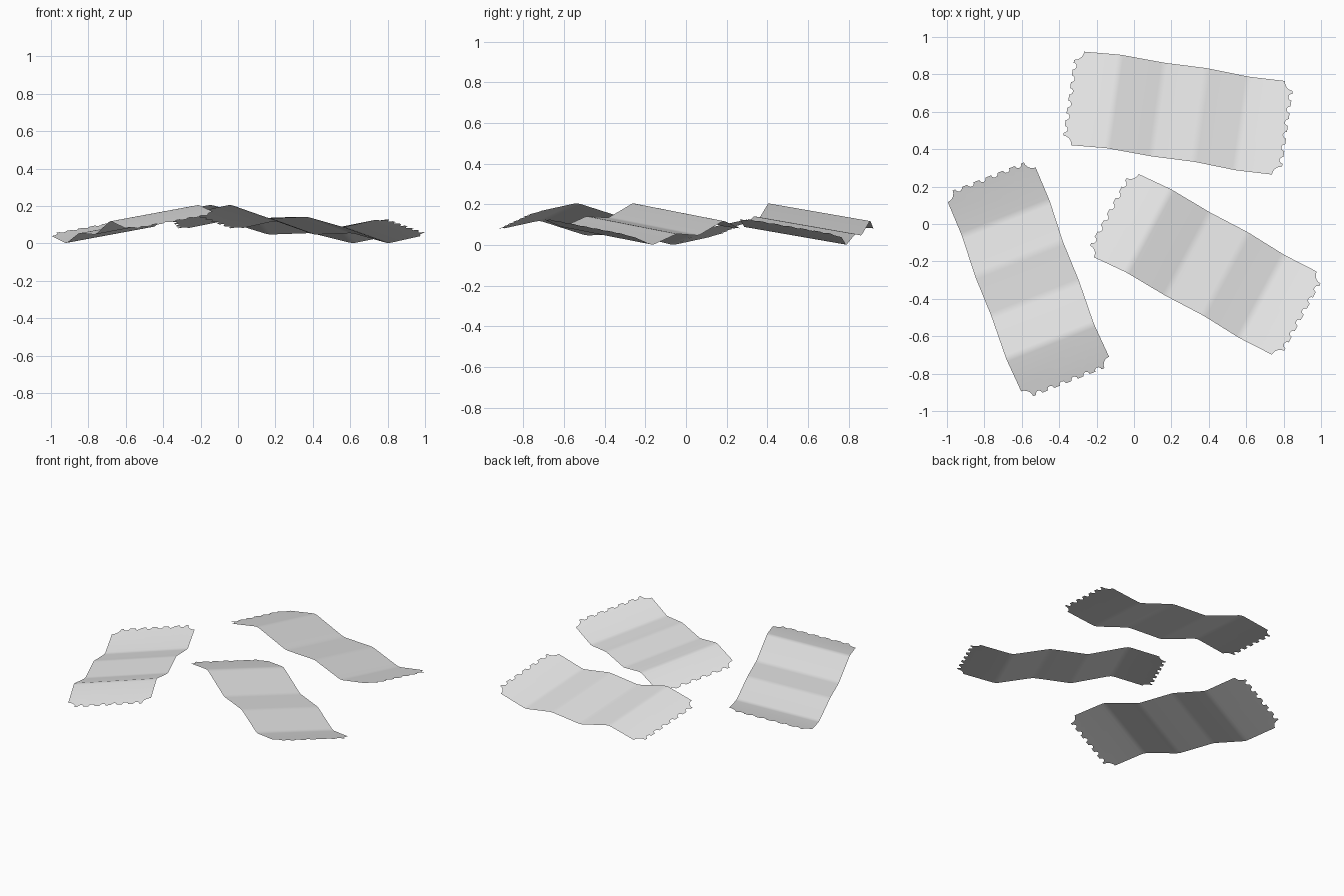
import bpy, bmesh
from math import cos, sin, pi, radians
from mathutils import Vector

cube = bpy.data.objects.get("Cube")
if cube:
    bpy.data.objects.remove(cube, do_unlink=True)

paper = bpy.data.materials.new("light_grey_paper")
paper.use_nodes = True
grey = (0.8, 0.8, 0.8, 1)
paper.diffuse_color = grey
paper.node_tree.nodes["Principled BSDF"].inputs["Base Color"].default_value = grey
paper.use_backface_culling = False

WIDTH = 0.505                          # across the strip
ACROSS = Vector((0, -WIDTH, 0.087))    # tilted from the low to the high edge
TAB = 0.064                            # perforated margin past each end
CORNER, NOTCH, COUNT, SOFT = 0.048, 0.018, 6, 0.018

# Low edge of the folded strip: end, ridge, valley, ridge, valley, end
folds = [Vector(p) for p in (
    (0, 0, 0.085), (0.176, 0.010, 0.120), (0.417, 0, 0.047),
    (0.647, 0.003, 0.055), (0.873, -0.011, 0), (1.053, -0.007, 0.036))]


def softened(points):
    """Round each fold slightly."""
    out = [points[0]]
    for a, b, c in zip(points, points[1:], points[2:]):
        p = b + (a - b).normalized() * SOFT
        q = b + (c - b).normalized() * SOFT
        out += [p, (p + 2 * b + q) / 4, q]
    return out + [points[-1]]


def end_outline():
    """Perforated end as (distance beyond the end, distance across)."""
    pts = []
    for i in range(6):                 # bitten corner
        t = pi / 2 * i / 5
        pts.append((TAB - CORNER * cos(t), CORNER * sin(t)))
    pitch = (WIDTH - 2 * CORNER) / COUNT
    for n in range(COUNT):             # half-round perforations
        centre = CORNER + pitch * (n + 0.5)
        for i in range(7):
            t = pi * i / 6
            pts.append((TAB - NOTCH * sin(t), centre - NOTCH * cos(t)))
    pts += [(d, WIDTH - v) for d, v in reversed(pts[:6])]
    return pts


bm = bmesh.new()
profile = softened(folds)
inner = profile[1:-1]
low = [bm.verts.new(p) for p in inner]
high = [bm.verts.new(p + ACROSS) for p in inner]

# Folded middle panels
for i in range(len(inner) - 1):
    bm.faces.new((low[i], low[i + 1], high[i + 1], high[i]))

# Perforated end panels
for end, fold, k in ((profile[0], inner[0], 0), (profile[-1], inner[-1], -1)):
    out = (end - fold) / abs(end.x - fold.x)
    rim = [bm.verts.new(end + out * d + ACROSS * (v / WIDTH))
           for d, v in end_outline()]
    bm.faces.new([low[k]] + rim + [high[k]])

bm.normal_update()
for f in bm.faces:
    if f.normal.z < 0:
        f.normal_flip()
    f.smooth = True
mesh = bpy.data.meshes.new("folded_strip")
bm.to_mesh(mesh)
bm.free()
mesh.materials.append(paper)

# Three strips lying around the centre
for name, x, y, turn in (("back_strip", -0.25, 0.92, -8),
                         ("right_side_strip", -0.61, -0.88, 111.5),
                         ("left_side_strip", 0.04, 0.26, -28.4)):
    strip = bpy.data.objects.new(name, mesh)
    strip.location = (x, y, 0)
    strip.rotation_euler.z = radians(turn)
    bpy.context.collection.objects.link(strip)
